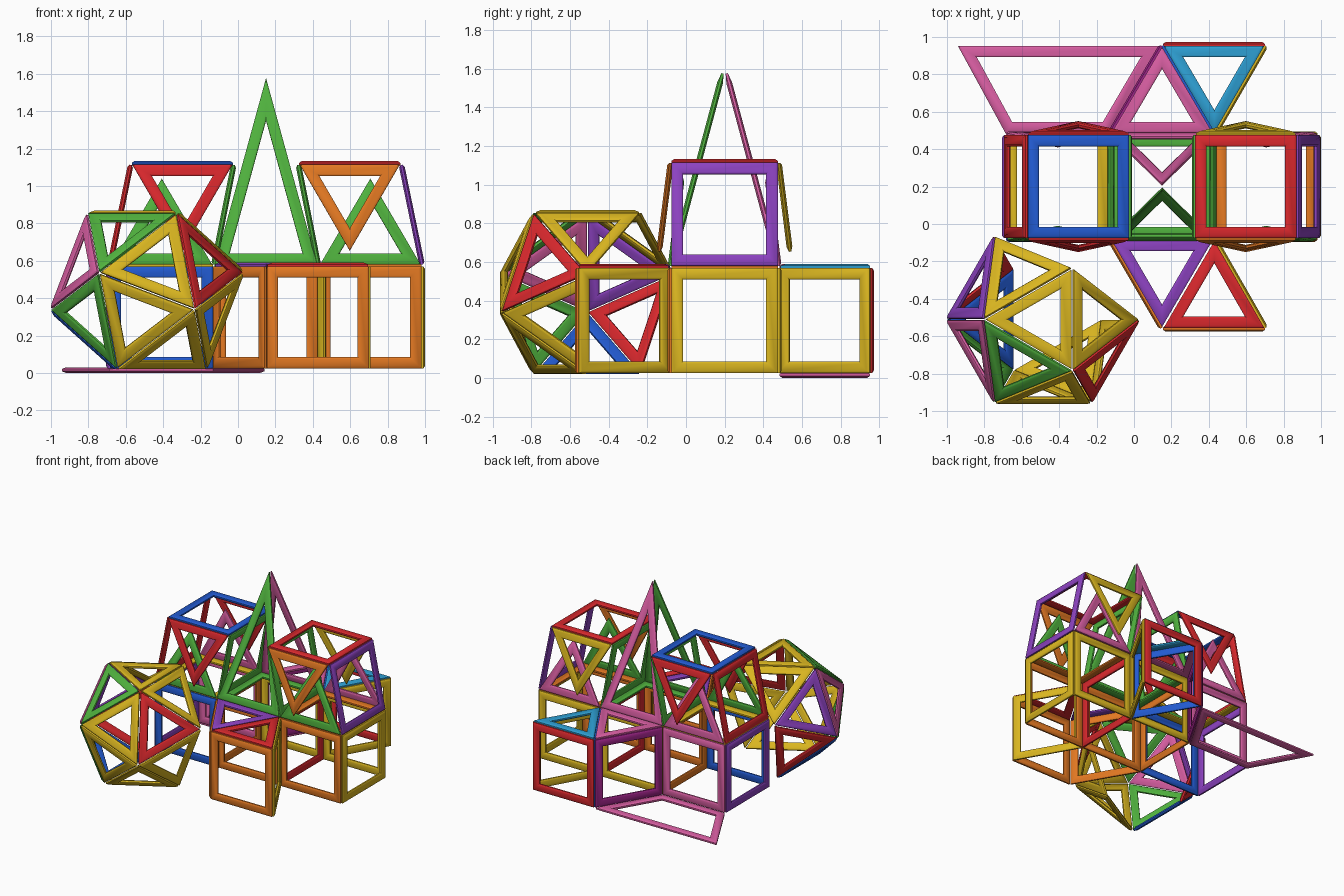
import bpy, bmesh, math
from mathutils import Vector

cube = bpy.data.objects.get("Cube")
if cube:
    bpy.data.objects.remove(cube, do_unlink=True)


def linear(c):
    c /= 255
    return c / 12.92 if c < 0.04 else ((c + 0.055) / 1.055) ** 2.4


# Plastic colours
mats = {}
for name, rgb in {"yellow": (218, 182, 32), "red": (218, 40, 45), "orange": (226, 120, 34),
                  "green": (80, 178, 62), "blue": (34, 90, 208), "purple": (140, 66, 192),
                  "pink": (216, 94, 162), "magenta": (158, 36, 136),
                  "light blue": (46, 160, 212)}.items():
    m = bpy.data.materials.new(name)
    m.use_nodes = True
    col = (*[linear(c) for c in rgb], 1)
    m.diffuse_color = col
    m.node_tree.nodes["Principled BSDF"].inputs["Base Color"].default_value = col
    mats[name] = m

# Bar cross-section: (distance in from the tile edge, height off its plane)
half = [(0.005, 0.006), (0.018, 0.015), (0.054, 0.015), (0.065, 0.006)]
PROFILE = half + [(d, -h) for d, h in reversed(half)]


def tile(name, colour, *pts):
    """Open polygon frame with a chamfered bar swept along mitred edges."""
    pts = [Vector(p) for p in pts]
    n = len(pts)
    normal = (pts[1] - pts[0]).cross(pts[2] - pts[0]).normalized()
    bm = bmesh.new()
    rings = []
    for i, p in enumerate(pts):
        a = (pts[i - 1] - p).normalized()
        b = (pts[(i + 1) % n] - p).normalized()
        inward = (a + b).normalized() / math.sin(a.angle(b) / 2)
        rings.append([bm.verts.new(p + inward * d + normal * h) for d, h in PROFILE])
    k = len(PROFILE)
    for i in range(n):
        r, s = rings[i], rings[(i + 1) % n]
        for j in range(k):
            bm.faces.new((r[j], s[j], s[(j + 1) % k], r[(j + 1) % k]))
    bmesh.ops.recalc_face_normals(bm, faces=bm.faces)
    me = bpy.data.meshes.new(name)
    bm.to_mesh(me)
    bm.free()
    me.materials.append(mats[colour])
    ob = bpy.data.objects.new(name, me)
    bpy.context.collection.objects.link(ob)
    bpy.ops.object.select_all(action="DESELECT")
    ob.select_set(True)
    bpy.context.view_layer.objects.active = ob
    bpy.ops.object.shade_smooth_by_angle(angle=math.radians(40))


# Shared layout: columns, rows and levels
XA, XB, XC, XD = -0.69, -0.13, 0.43, 0.985
YF, YB, YFF, YBB = -0.08, 0.48, -0.56, 0.957
Z0, Z1, Z2 = 0.02, 0.575, 1.118
MID = 0.15


def wall(name, colour, a, b):
    """Upright square on the ground between two plan points."""
    tile(name, colour, (*a, Z0), (*b, Z0), (*b, Z1), (*a, Z1))


def flat(name, colour, z, *plan):
    tile(name, colour, *[(x, y, z) for x, y in plan])


def square(name, colour, z, x0, x1):
    flat(name, colour, z, (x0, YF), (x1, YF), (x1, YB), (x0, YB))


# Three lower cubes in a row
wall("right_cube_front", "blue", (XA, YF), (XB, YF))
wall("right_cube_side", "purple", (XA, YF), (XA, YB))
wall("right_cube_back", "pink", (XA, YB), (XB, YB))
wall("right_divider", "orange", (XB, YF), (XB, YB))
wall("middle_cube_front", "orange", (XB, YF), (XC, YF))
wall("middle_cube_back", "yellow", (XB, YB), (XC, YB))
wall("left_divider", "red", (XC, YF), (XC, YB))
wall("left_cube_front", "orange", (XC, YF), (XD, YF))
wall("left_cube_side", "yellow", (XD, YF), (XD, YB))
wall("left_cube_back", "yellow", (XC, YB), (XD, YB))
square("right_cube_top", "yellow", Z1, XA, XB)
square("middle_cube_top", "green", Z1, XB, XC)
square("left_cube_top", "orange", Z1, XC, XD)

# Triangular prisms in front and behind
wall("front_prism_side", "orange", (XB, YF), (MID, YFF))
wall("front_prism_face", "orange", (MID, YFF), (0.705, YFF))
wall("front_prism_end", "yellow", (0.705, YFF), (XC, YF))
flat("front_prism_top_inner", "purple", Z1, (XB, YF), (XC, YF), (MID, YFF))
flat("front_prism_top_outer", "red", Z1, (MID, YFF), (0.705, YFF), (XC, YF))
wall("back_prism_side", "magenta", (XB, YB), (MID, YBB))
wall("back_prism_divider", "blue", (MID, YBB), (XC, YB))
wall("back_prism_face", "red", (MID, YBB), (0.705, YBB))
wall("back_prism_end", "yellow", (0.705, YBB), (XC, YB))
flat("back_prism_top_inner", "pink", Z1, (XB, YB), (XC, YB), (MID, YBB))
flat("back_prism_top_outer", "light blue", Z1, (MID, YBB), (0.705, YBB), (XC, YB))

# Trapezoid lying on the ground
flat("ground_trapezoid", "pink", 0.016, (XA, YB), (XB, YB), (MID, YBB), (-0.95, YBB))

# Tall spire of two leaning triangles
for name, colour, y in (("spire_front", "green", YF), ("spire_back", "pink", YB)):
    tile(name, colour, (XB, y, Z1), (XC, y, Z1), (MID, 0.2 + 0.02 * (y - 0.2), 1.595))

# Leaning upper boxes, mirrored about the spire
for side, s, top, outer, front, back in (("left", 1, "red", "purple", "orange", "yellow"),
                                         ("right", -1, "blue", "red", "red", "red")):
    def X(d):
        return MID + s * d
    b0, b1, t0, t1 = X(0.28), X(0.835), X(0.172), X(0.723)
    square(side + "_box_top", top, Z2, t0, t1)
    for name, colour, b, t in (("outer", outer, b1, t1), ("inner", "green", b0, t0)):
        tile(f"{side}_box_{name}", colour, (b, YF, Z1), (b, YB, Z1), (t, YB, Z2), (t, YF, Z2))
    for name, hang, stand, y, out in (("front", front, "green", YF, -0.06),
                                      ("back", back, "pink", YB, 0.06)):
        tile(f"{side}_box_{name}_hanging", hang,
             (t0, y, Z2), (t1, y, Z2), ((t0 + t1) / 2, y + out, Z2 - 0.474))
        tile(f"{side}_box_{name}_standing", stand,
             (b0, y, Z1), (b1, y, Z1), ((b0 + b1) / 2, y - out, Z1 + 0.474))

# Open icosahedron ball resting on a face: four rings of three corners
EDGE = 0.55
r1 = EDGE / math.sqrt(3)
r2 = r1 * (1 + math.sqrt(5)) / 2
corner = {}
for ring, radius, z, start in (("T", r1, 0.4157, 60), ("U", r2, 0.098, 0),
                               ("L", r2, -0.098, 60), ("B", r1, -0.4157, 0)):
    for i in range(3):
        a = math.radians(start + 120 * i)
        corner[f"{ring}{i}"] = (-0.487 + radius * math.cos(a),
                                -0.51 + radius * math.sin(a), 0.438 + z)
ball = {"yellow": "T0T1T2 T0T1U1 T2T0U0 T2U2L2 U2L2B2 U0L2B0 L2B2B0",
        "green": "T1T2U2 U2L1B2", "red": "T2U0L2 U1L1B1",
        "pink": "T1U2L1", "purple": "T1U1L1", "blue": "L1B1B2"}
for colour, faces in ball.items():
    for i, f in enumerate(faces.split()):
        tile(f"ball_{colour}_triangle_{i + 1}", colour,
             *[corner[f[j:j + 2]] for j in (0, 2, 4)])
